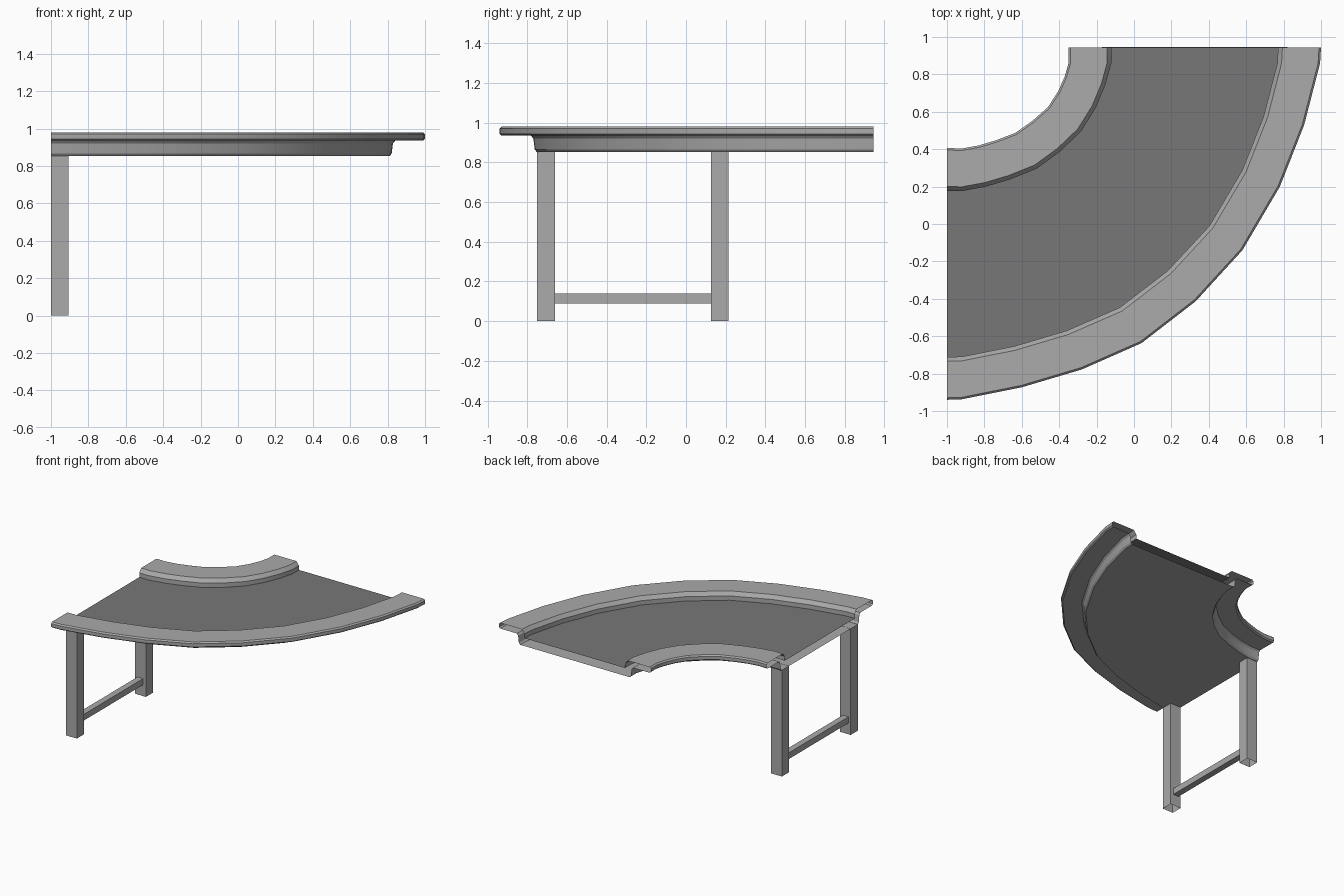
import bpy, bmesh, math
from mathutils import Vector

if "Cube" in bpy.data.objects:
    bpy.data.objects.remove(bpy.data.objects["Cube"])

# Plan curves of the inner and outer edge, station by station
INNER = [(-1, .406), (-.92, .404), (-.83, .42), (-.74, .447), (-.635, .487), (-.545, .55),
         (-.46, .625), (-.405, .71), (-.37, .79), (-.35, .86), (-.35, .945)]
OUTER = [(-1, -.94), (-.92, -.937), (-.6, -.873), (-.28, -.778), (.04, -.637), (.33, -.413),
         (.58, -.14), (.78, .2), (.91, .53), (.995, .86), (1, .945)]


def grey(name, value):
    mat = bpy.data.materials.new(name)
    mat.diffuse_color = (value, value, value, 1)
    mat.use_nodes = True
    mat.node_tree.nodes["Principled BSDF"].inputs["Base Color"].default_value = mat.diffuse_color
    return mat


METAL = grey("metal_grey", .405)
RUBBER = grey("dark_grey", .185)


def finish(name, bm, mat):
    mesh = bpy.data.meshes.new(name)
    bm.to_mesh(mesh)
    bm.free()
    mesh.materials.append(mat)
    ob = bpy.data.objects.new(name, mesh)
    bpy.context.collection.objects.link(ob)
    return ob


def sweep(name, section, mat):
    """Sweep an open section of (fraction across, height) along the curve."""
    bm = bmesh.new()
    rows = []
    for a, b in zip(INNER, OUTER):
        a, b = Vector(a), Vector(b)
        rows.append([bm.verts.new((*a.lerp(b, t), z)) for t, z in section])
    for r0, r1 in zip(rows, rows[1:]):
        for j in range(len(section) - 1):
            bm.faces.new((r0[j], r1[j], r1[j + 1], r0[j + 1]))
    ob = finish(name, bm, mat)
    # Make the faces point outward
    if max(ob.data.polygons, key=lambda p: p.center.z).normal.z < 0:
        ob.data.flip_normals()
    return ob


def tube(name, lo, hi, axis):
    """Box left open at both ends along the axis."""
    bm = bmesh.new()
    bmesh.ops.create_cube(bm, size=1)
    for v in bm.verts:
        v.co = [lo[i] if v.co[i] < 0 else hi[i] for i in range(3)]
    bm.normal_update()
    ends = [f for f in bm.faces if abs(f.normal[axis]) > .9]
    bmesh.ops.delete(bm, geom=ends, context='FACES_ONLY')
    return finish(name, bm, METAL)


# Hollow frame: rail lips, side walls and flat underside, open at the ends
half = [(.17, .915), (.17, .95), (.153, .98), (.008, .98), (0, .97), (0, .944),
        (.008, .935), (.118, .935), (.127, .92), (.132, .866), (.14, .852)]
frame = sweep("curved_frame", half + [(1 - t, z) for t, z in reversed(half)], METAL)

# Belt surface between the rails
sweep("belt", [(.83, .915), (.17, .915)], RUBBER)

# Legs and cross bar at the left end
tube("front_leg", (-1, -.75, 0), (-.905, -.66, .853), 2)
tube("back_leg", (-1, .125, 0), (-.905, .213, .853), 2)
tube("cross_bar", (-.98, -.66, .09), (-.93, .125, .14), 1)

# Smooth along the bend, sharp across the section
bpy.ops.object.select_all(action='DESELECT')
frame.select_set(True)
bpy.context.view_layer.objects.active = frame
bpy.ops.object.shade_smooth_by_angle(angle=math.radians(24))
